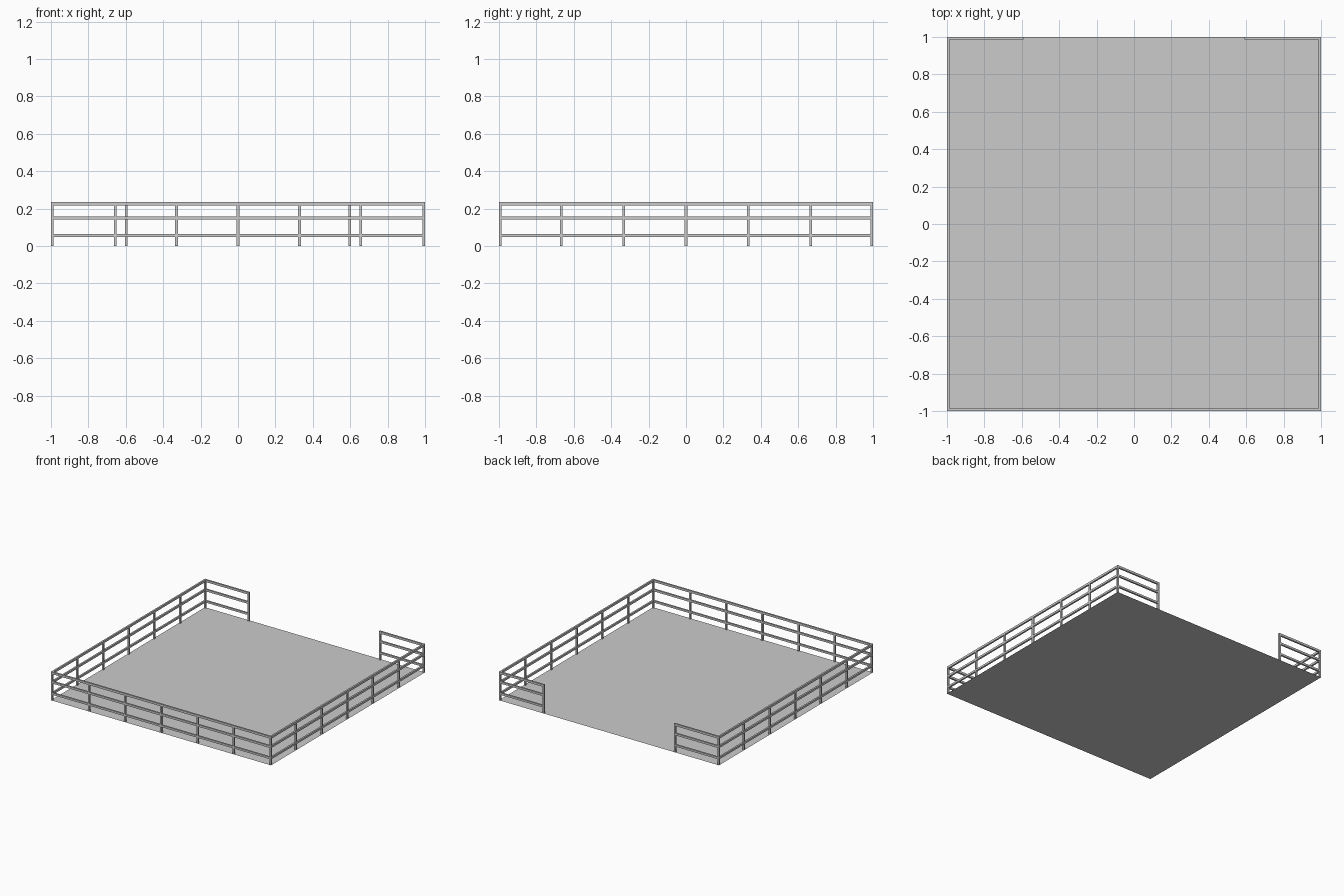
import bpy

if "Cube" in bpy.data.objects:
    bpy.data.objects.remove(bpy.data.objects["Cube"])

T = 0.014            # thickness of posts and rails
E = 1 - T / 2        # centre line of the fence
RAILS = [("lower", 0.056, 0.016), ("middle", 0.149, 0.017), ("top", 0.226, 0.018)]
POST_H = 0.22


def box(name, centre, size):
    bpy.ops.mesh.primitive_cube_add(size=1, location=centre)
    ob = bpy.context.object
    ob.name = name
    ob.scale = size
    bpy.ops.object.transform_apply(location=False, rotation=False, scale=True)
    return ob


def post(name, x, y):
    box(name, (x, y, POST_H / 2), (T, T, POST_H))


# Floor sheet
bpy.ops.mesh.primitive_plane_add(size=2, location=(0, 0, 0))
bpy.context.object.name = "floor"

# Corner posts
for sx in (-1, 1):
    for sy in (-1, 1):
        post("corner_post", sx * E, sy * E)

# Front posts
for x in (-0.656, -0.329, 0, 0.329, 0.656):
    post("front_post", x, -E)

# Rails on front, sides and the two short back sections
for level, z, h in RAILS:
    box(level + "_front_rail", (0, -E, z), (2, T, h))
    for s in (-1, 1):
        box(level + "_side_rail", (s * E, 0, z), (T, 2 - 2 * T, h))
        box(level + "_back_rail", (s * (1 + 0.59) / 2, E, z), (0.41, T, h))

# Side posts and gate posts beside the back opening
for s in (-1, 1):
    for y in (-0.667, -0.333, 0, 0.333, 0.667):
        post("side_post", s * E, y)
    post("gate_post", s * (0.59 + T / 2), E)
